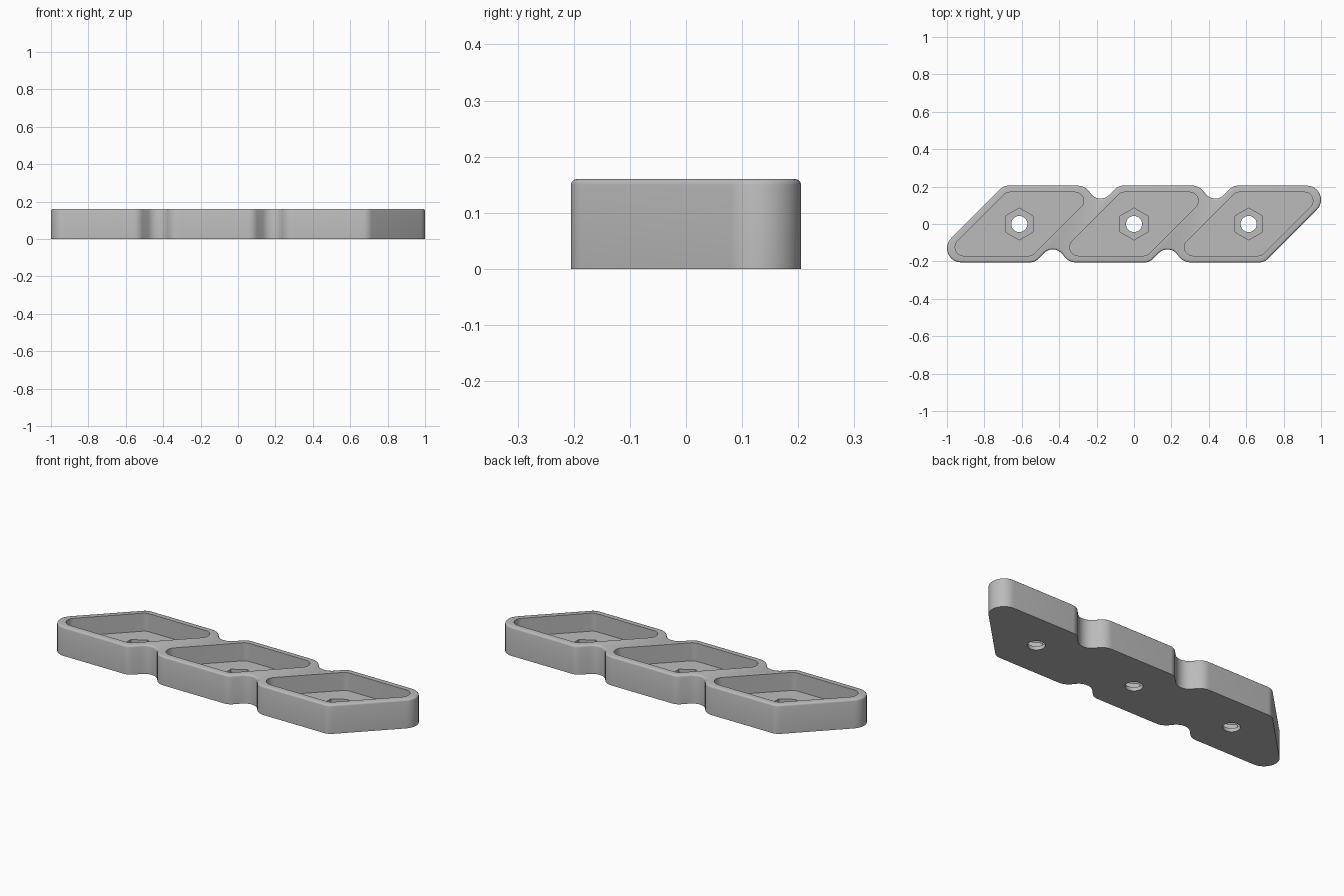
import bpy, bmesh
from math import sin, cos, radians, sqrt

cube = bpy.data.objects.get("Cube")
if cube:
    bpy.data.objects.remove(cube, do_unlink=True)

HEIGHT = 0.16
HALF_DEPTH = 0.205
PITCH = 0.613
SLANT = 0.288          # half width of one cell at mid depth
CELLS = (-PITCH, 0, PITCH)

grey = bpy.data.materials.new("plain_grey")
grey.use_nodes = True
grey.diffuse_color = (0.5, 0.5, 0.5, 1)
grey.node_tree.nodes["Principled BSDF"].inputs["Base Color"].default_value = (0.5, 0.5, 0.5, 1)


def arc(cx, cy, r, start, end, steps=12):
    angles = [radians(start + (end - start) * i / steps) for i in range(steps + 1)]
    return [(cx + r * cos(a), cy + r * sin(a)) for a in angles]


def with_half_turn(points):
    return points + [(-x, -y) for x, y in points]


def prism(name, outline, bottom, top, round_top=0):
    bm = bmesh.new()
    base = bm.faces.new([bm.verts.new((x, y, bottom)) for x, y in outline])
    ext = bmesh.ops.extrude_face_region(bm, geom=[base])["geom"]
    for v in ext:
        if isinstance(v, bmesh.types.BMVert):
            v.co.z = top
    bmesh.ops.recalc_face_normals(bm, faces=bm.faces)
    if round_top:
        rim = [e for e in bm.edges if all(abs(v.co.z - top) < 1e-5 for v in e.verts)]
        bmesh.ops.bevel(bm, geom=rim, offset=round_top, segments=3,
                        profile=0.5, affect='EDGES')
    mesh = bpy.data.meshes.new(name)
    bm.to_mesh(mesh)
    bm.free()
    mesh.materials.append(grey)
    ob = bpy.data.objects.new(name, mesh)
    bpy.context.collection.objects.link(ob)
    return ob


def slanted_corners(c, inset, r_wide, r_tip, tip_end):
    """Back-left wide corner and back-right sharp corner of one cell."""
    y = HALF_DEPTH - inset
    half = SLANT - inset * sqrt(2)
    wide_x = c - half + y - r_wide + r_wide * sqrt(2)
    tip_x = c + half + y - r_tip * (1 + sqrt(2))
    return (arc(wide_x, y - r_wide, r_wide, 135, 90)
            + arc(tip_x, y - r_tip, r_tip, 90, tip_end))


# Tray body: three slanted cells joined by rounded notches
edge = []
for c in CELLS:
    last = c == CELLS[-1]
    edge += slanted_corners(c, 0, 0.06, 0.075, -45 if last else 30)
    if not last:
        edge += arc(c + 0.434, 0.201, 0.065, 210, 315)
body = prism("tray_body", with_half_turn(edge), 0, HEIGHT, 0.01)

# Cutters: slanted pocket, hexagonal nut seat and bolt hole in each cell
pocket = with_half_turn(slanted_corners(0, 0.035, 0.046, 0.046, -45))
hexagon = arc(0, 0, 0.085, 30, 330, 5)
circle = arc(0, 0, 0.043, 0, 352.5, 47)
cuts = (("pocket_cutter", pocket, 0.06, 0.3),
        ("nut_seat_cutter", hexagon, 0.02, 0.2),
        ("bolt_hole_cutter", circle, -0.1, 0.1))

bpy.context.view_layer.objects.active = body
for c in CELLS:
    for name, outline, bottom, top in cuts:
        cutter = prism(name, [(x + c, y) for x, y in outline], bottom, top)
        cutter.hide_render = True
        mod = body.modifiers.new(name, 'BOOLEAN')
        mod.operation = 'DIFFERENCE'
        mod.solver = 'EXACT'
        mod.object = cutter
        bpy.ops.object.modifier_apply(modifier=mod.name)
        bpy.data.objects.remove(cutter, do_unlink=True)

# Smooth curved walls, crisp rims
for ob in bpy.context.selected_objects:
    ob.select_set(False)
body.select_set(True)
bpy.ops.object.shade_smooth_by_angle(angle=radians(32))
